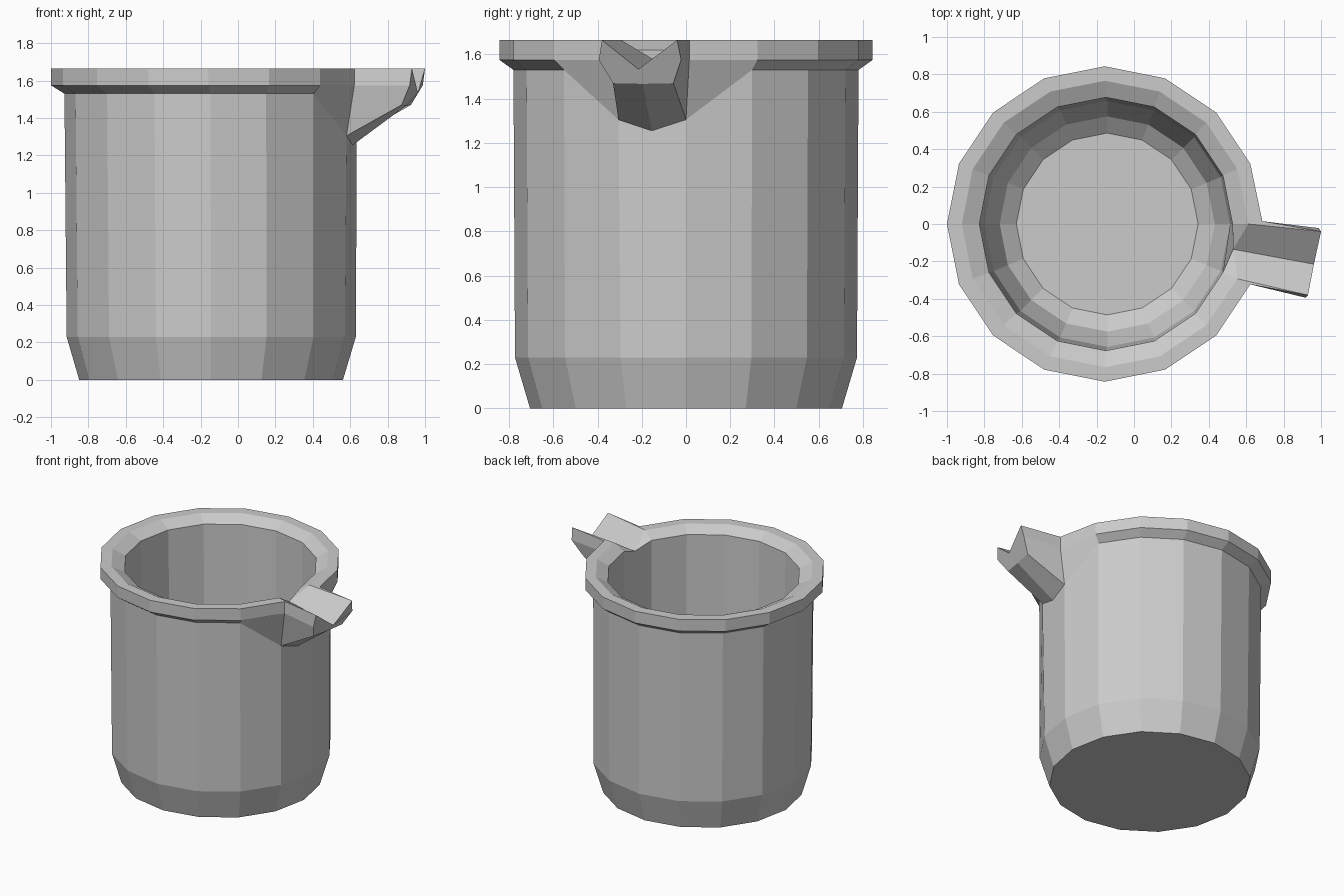
import bpy, bmesh
from math import cos, sin, tau

if "Cube" in bpy.data.objects:
    bpy.data.objects.remove(bpy.data.objects["Cube"])

N = 16  # sides of the pot
# radius, height, centre x : outside from base to rim, then down the inside
PROFILE = [
    (0.705, 0.00, -0.144), (0.773, 0.23, -0.143), (0.780, 1.53, -0.148),
    (0.843, 1.575, -0.157), (0.843, 1.665, -0.157), (0.766, 1.665, -0.155),
    (0.677, 1.62, -0.150), (0.657, 0.34, -0.143), (0.575, 0.14, -0.143),
    (0.486, 0.07, -0.143),
]

bm = bmesh.new()
rings = [[bm.verts.new((cx + r * cos(tau * i / N), r * sin(tau * i / N), z))
          for i in range(N)] for r, z, cx in PROFILE]
wall, rim_low, rim_top, lip, lip_low, well = rings[2:8]
L, R = N - 1, 0  # ring corners that carry the spout

# the wall top dips under the spout
wall[L].co = (0.58, -0.305, 1.305)
wall[R].co = (0.635, 0.0, 1.305)
rim_top[R].co.y = rim_low[R].co.y = 0.015


def point(x, y, z):
    return bm.verts.new((x, y, z))


def face(*verts):
    bm.faces.new(verts)


chin = point(0.613, -0.155, 1.255)
notch = point(0.53, -0.135, 1.57)

# pot shell, left open where the spout joins
for k in range(len(rings) - 1):
    lo, hi = rings[k], rings[k + 1]
    for i in range(N):
        j = (i + 1) % N
        if i == L and 1 <= k <= 6:
            continue
        face(lo[i], lo[j], hi[j], hi[i])
face(*rings[0])
face(*rings[-1])
face(rings[1][L], rings[1][R], wall[R], chin, wall[L])
face(well[L], well[R], lip_low[R], notch, lip_low[L])

# spout tip outline: left top, left side, left bottom, keel, right ..., valley
a = point(0.93, -0.38, 1.665)
b = point(0.918, -0.394, 1.575)
c = point(0.875, -0.33, 1.47)
keel = point(0.90, -0.195, 1.467)
d = point(0.925, -0.057, 1.47)
e = point(0.988, -0.022, 1.575)
f = point(1.0, -0.04, 1.665)
valley = point(0.962, -0.215, 1.533)

# spout sides, underside, groove and top edges
for s, top, side, low in ((L, a, b, c), (R, f, e, d)):
    face(rim_top[s], rim_low[s], side, top)
    face(rim_low[s], wall[s], low, side)
    face(wall[s], chin, keel, low)
    face(lip[s], notch, valley, top)
    face(lip[s], rim_top[s], top)
    face(lip[s], lip_low[s], notch)
# spout end
face(a, b, c, keel, d, e, f, valley)

bmesh.ops.recalc_face_normals(bm, faces=bm.faces)
mesh = bpy.data.meshes.new("pot_with_spout")
bm.to_mesh(mesh)
bm.free()
pot = bpy.data.objects.new("pot_with_spout", mesh)
bpy.context.collection.objects.link(pot)
